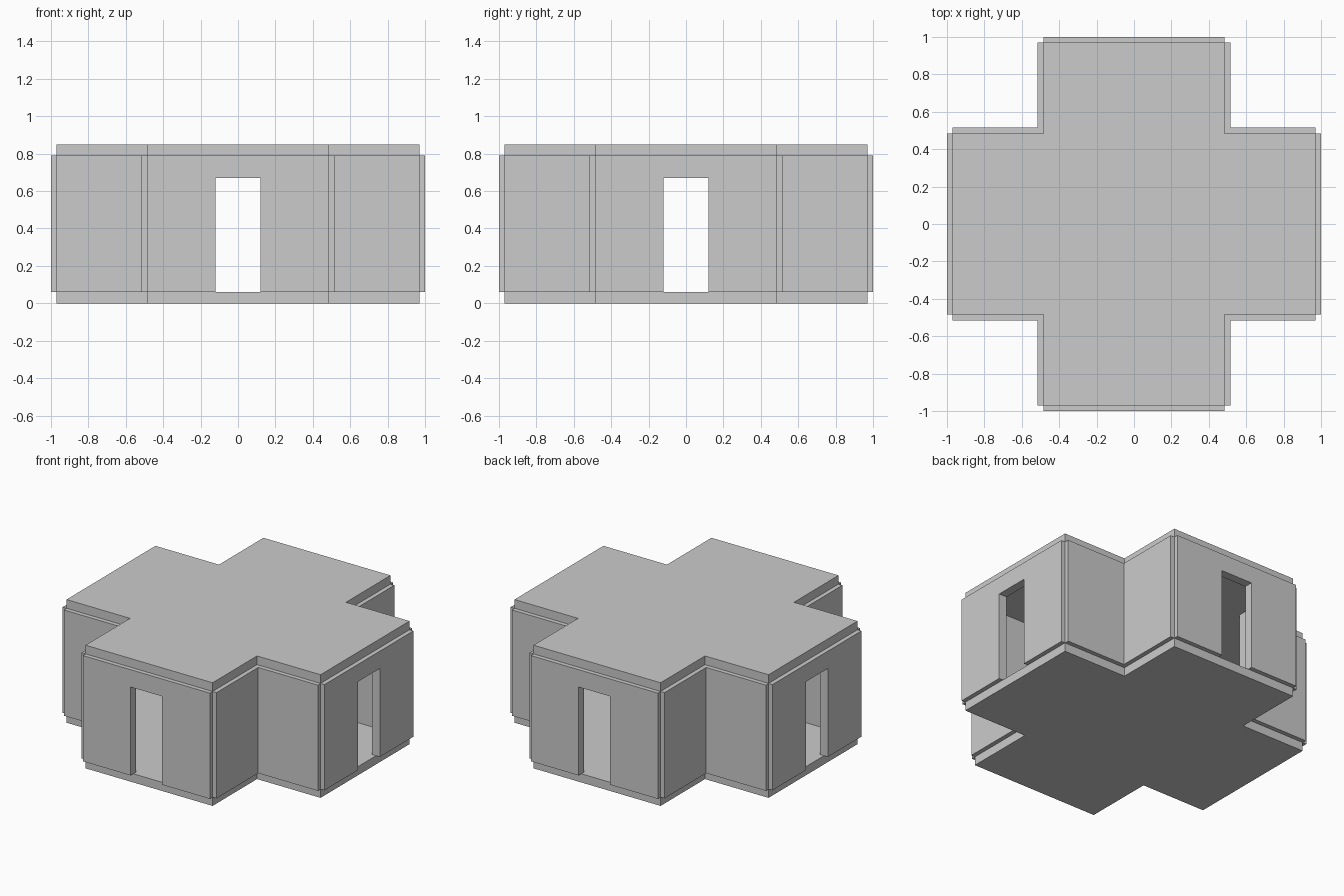
import bpy
import bmesh
from math import pi
from mathutils import Matrix, Vector

if "Cube" in bpy.data.objects:
    bpy.data.objects.remove(bpy.data.objects["Cube"])

H = 0.485            # half width of an arm
L = 2 * H            # distance from centre to arm end
T = 0.03             # half wall thickness
Z0, Z1, TOP = 0.06, 0.79, 0.85
DOOR_W, DOOR_TOP = 0.12, 0.67


def prism(name, points, depth, turn=0.0):
    """Extrude a closed 3D outline by a vector, then turn it about z."""
    bm = bmesh.new()
    face = bm.faces.new([bm.verts.new(p) for p in points])
    ext = bmesh.ops.extrude_face_region(bm, geom=[face], use_keep_orig=True)
    verts = [g for g in ext["geom"] if isinstance(g, bmesh.types.BMVert)]
    bmesh.ops.translate(bm, verts=verts, vec=Vector(depth))
    bmesh.ops.recalc_face_normals(bm, faces=bm.faces)
    bm.transform(Matrix.Rotation(turn, 4, 'Z'))
    mesh = bpy.data.meshes.new(name)
    bm.to_mesh(mesh)
    bm.free()
    obj = bpy.data.objects.new(name, mesh)
    bpy.context.collection.objects.link(obj)
    return obj


# Cross-shaped floor and ceiling slabs
quarter = [Vector((L, -H, 0)), Vector((L, H, 0)), Vector((H, H, 0))]
cross = [Matrix.Rotation(i * pi / 2, 3, 'Z') @ p for i in range(4) for p in quarter]
for name, z, h in (("floor", 0, Z0), ("ceiling", Z1, TOP - Z1)):
    prism(name, [p + Vector((0, 0, z)) for p in cross], (0, 0, h))

# Each arm: an end wall with a doorway and two plain side walls
door_wall = [(-H, Z0), (-DOOR_W, Z0), (-DOOR_W, DOOR_TOP), (DOOR_W, DOOR_TOP),
             (DOOR_W, Z0), (H, Z0), (H, Z1), (-H, Z1)]
side_wall = [(-L, Z0), (-H, Z0), (-H, Z1), (-L, Z1)]
for i, arm in enumerate(("front", "right", "back", "left")):
    turn = i * pi / 2
    prism(arm + "_door_wall", [(x, -L - T, z) for x, z in door_wall],
          (0, 2 * T, 0), turn)
    for side, sx in (("a", -1), ("b", 1)):
        prism(f"{arm}_side_wall_{side}",
              [(sx * H - T, y, z) for y, z in side_wall], (2 * T, 0, 0), turn)
